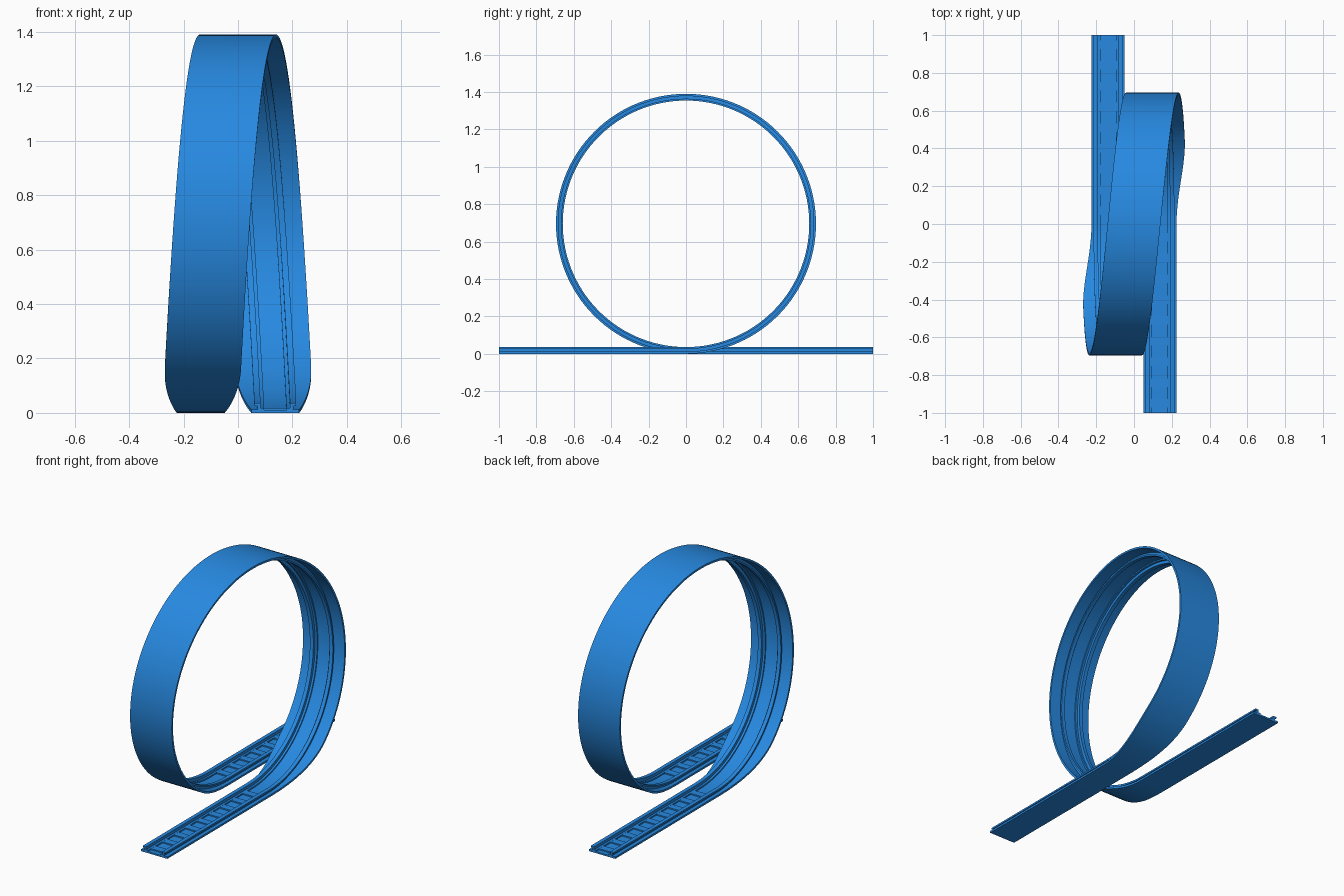
import bpy
import bmesh
from math import sin, cos, pi, radians

cube = bpy.data.objects.get("Cube")
if cube:
    bpy.data.objects.remove(cube, do_unlink=True)

RADIUS = 0.695      # underside radius of the loop
SIDE = 0.137        # sideways offset of the straight track
NARROW, WIDE = 0.088, 0.14
SEGMENTS = 120
FLARE = radians(40)

blue = bpy.data.materials.new("track blue")
blue.use_nodes = True
colour = (0.02, 0.25, 0.75, 1)
blue.diffuse_color = colour
blue.node_tree.nodes["Principled BSDF"].inputs["Base Color"].default_value = colour


def section(w):
    """Track cross-section: base flange, overhanging rails, stepped centre channel."""
    half = [(w, 0), (w, 0.012), (0.066, 0.012), (0.066, 0.026), (0.077, 0.026),
            (0.077, 0.036), (0.054, 0.036), (0.054, 0.018), (0.041, 0.018), (0.041, 0.010)]
    return half + [(-u, h) for u, h in reversed(half)]


def flare_width(angle):
    """Half width of the base, flaring out as the track leaves the ground."""
    t = min(1, min(angle, 2 * pi - angle) / FLARE)
    return NARROW + (WIDE - NARROW) * t * t * (3 - 2 * t)


def make_object(name, bm):
    bmesh.ops.recalc_face_normals(bm, faces=bm.faces)
    mesh = bpy.data.meshes.new(name)
    bm.to_mesh(mesh)
    bm.free()
    mesh.materials.append(blue)
    obj = bpy.data.objects.new(name, mesh)
    bpy.context.collection.objects.link(obj)
    return obj


# Track: straight approach, sideways-drifting loop, straight exit
stations = [[(SIDE + u, -1, h) for u, h in section(NARROW)]]
for i in range(SEGMENTS + 1):
    a = 2 * pi * i / SEGMENTS
    centre = SIDE * cos(a / 2)
    stations.append([(centre + u, (RADIUS - h) * sin(a), RADIUS - (RADIUS - h) * cos(a))
                     for u, h in section(flare_width(a))])
stations.append([(-SIDE + u, 1, h) for u, h in section(NARROW)])

bm = bmesh.new()
rings = [[bm.verts.new(p) for p in ring] for ring in stations]
count = len(rings[0])
for a, b in zip(rings, rings[1:]):
    for j in range(count):
        k = (j + 1) % count
        bm.faces.new((a[j], a[k], b[k], b[j]))
bm.faces.new(rings[0])
bm.faces.new(rings[-1])
track = make_object("loop_track", bm)
bpy.ops.object.select_all(action='DESELECT')
track.select_set(True)
bpy.context.view_layer.objects.active = track
bpy.ops.object.shade_smooth_by_angle(angle=radians(30))

# Cross ties filling the centre channel of both straights
for name, side in (("front_cross_ties", 1), ("back_cross_ties", -1)):
    bm = bmesh.new()
    for i in range(9):
        made = bmesh.ops.create_cube(bm, size=1)["verts"]
        bmesh.ops.scale(bm, verts=made, vec=(0.084, 0.045, 0.012))
        bmesh.ops.translate(bm, verts=made, vec=(side * SIDE, -side * (0.95 - 0.11 * i), 0.0115))
    make_object(name, bm)
